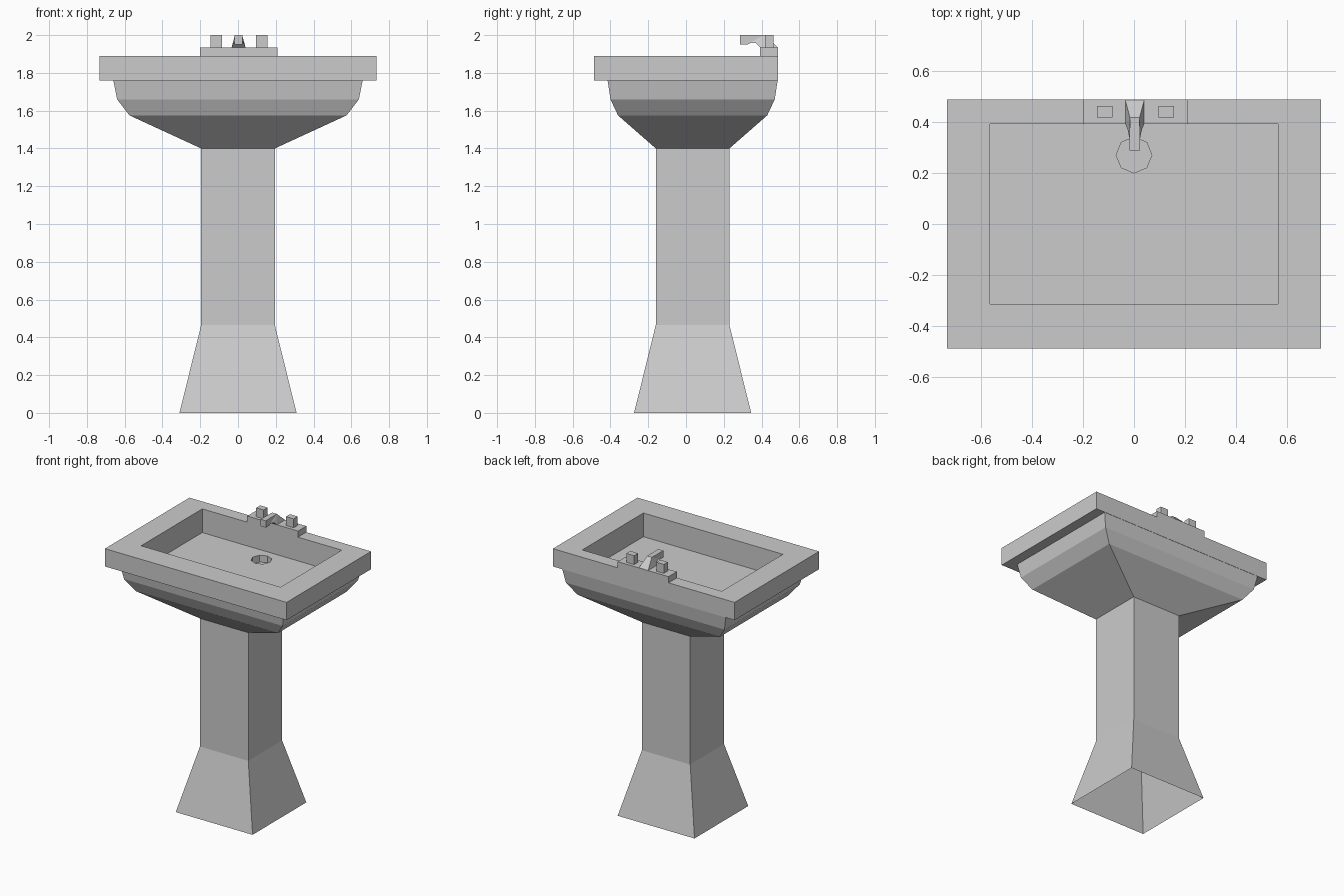
import bpy, bmesh, math

if "Cube" in bpy.data.objects:
    bpy.data.objects.remove(bpy.data.objects["Cube"])


def finish(bm, name):
    bmesh.ops.recalc_face_normals(bm, faces=bm.faces)
    mesh = bpy.data.meshes.new(name)
    bm.to_mesh(mesh)
    bm.free()
    obj = bpy.data.objects.new(name, mesh)
    bpy.context.collection.objects.link(obj)
    return obj


def ring(bm, hx, y0, y1, z):
    return [bm.verts.new(p) for p in
            ((-hx, y0, z), (hx, y0, z), (hx, y1, z), (-hx, y1, z))]


def skin(bm, a, b):
    n = len(a)
    for i in range(n):
        j = (i + 1) % n
        bm.faces.new((a[i], a[j], b[j], b[i]))


def loft(bm, sections):
    rings = [ring(bm, *s) for s in sections]
    for a, b in zip(rings, rings[1:]):
        skin(bm, a, b)
    return rings


def box(name, x0, x1, y0, y1, z0, z1):
    bm = bmesh.new()
    cx = (x0 + x1) / 2
    hx = (x1 - x0) / 2
    a, b = loft(bm, [(hx, y0, y1, z0), (hx, y0, y1, z1)])
    bm.faces.new(a)
    bm.faces.new(b)
    bmesh.ops.translate(bm, verts=bm.verts, vec=(cx, 0, 0))
    return finish(bm, name)


# Pedestal: flared square column, open at the bottom
bm = bmesh.new()
loft(bm, [(0.31, -0.275, 0.345, 0), (0.195, -0.16, 0.23, 0.465),
          (0.195, -0.16, 0.23, 1.40)])
finish(bm, "pedestal")

# Basin: stepped underside, thick rim, then down into the bowl
bm = bmesh.new()
FLOOR = 1.717
rings = loft(bm, [
    (0.195, -0.16, 0.23, 1.40), (0.575, -0.36, 0.43, 1.575),
    (0.64, -0.40, 0.47, 1.66), (0.66, -0.415, 0.485, 1.76),
    (0.733, -0.487, 0.487, 1.76), (0.733, -0.487, 0.487, 1.89),
    (0.563, -0.313, 0.392, 1.89), (0.563, -0.313, 0.392, FLOOR)])
# Octagonal drain sunk into the bowl floor
drain = [[bm.verts.new((0.07 * math.cos(k * math.pi / 4),
                        0.27 + 0.07 * math.sin(k * math.pi / 4), z))
          for k in range(8)] for z in (FLOOR, FLOOR - 0.05)]
skin(bm, *drain)
bm.faces.new(drain[1])
edges = []
for loop in (rings[-1], drain[0]):
    edges += [bm.edges.get((loop[i - 1], loop[i])) for i in range(len(loop))]
bmesh.ops.triangle_fill(bm, edges=edges, use_beauty=True)
finish(bm, "basin")

# Tap base plate and two square handles
box("tap_base", -0.2, 0.21, 0.392, 0.487, 1.89, 1.935)
box("left_handle", -0.145, -0.085, 0.417, 0.463, 1.935, 2.0)
box("right_handle", 0.095, 0.157, 0.417, 0.463, 1.935, 2.0)

# Spout: side profile (y, z, half width), wider toward its foot
profile = [(0.287, 2.0, 0.021), (0.287, 1.95, 0.021), (0.325, 1.95, 0.021),
           (0.337, 1.96, 0.021), (0.37, 1.957, 0.028), (0.392, 1.935, 0.037),
           (0.485, 1.935, 0.037), (0.417, 2.0, 0.019)]
bm = bmesh.new()
left, right = [[bm.verts.new((0.003 + s * w, y, z)) for y, z, w in profile]
               for s in (-1, 1)]
skin(bm, left, right)
sides = [bm.faces.new(left), bm.faces.new(right)]
bmesh.ops.triangulate(bm, faces=sides)
finish(bm, "spout")
